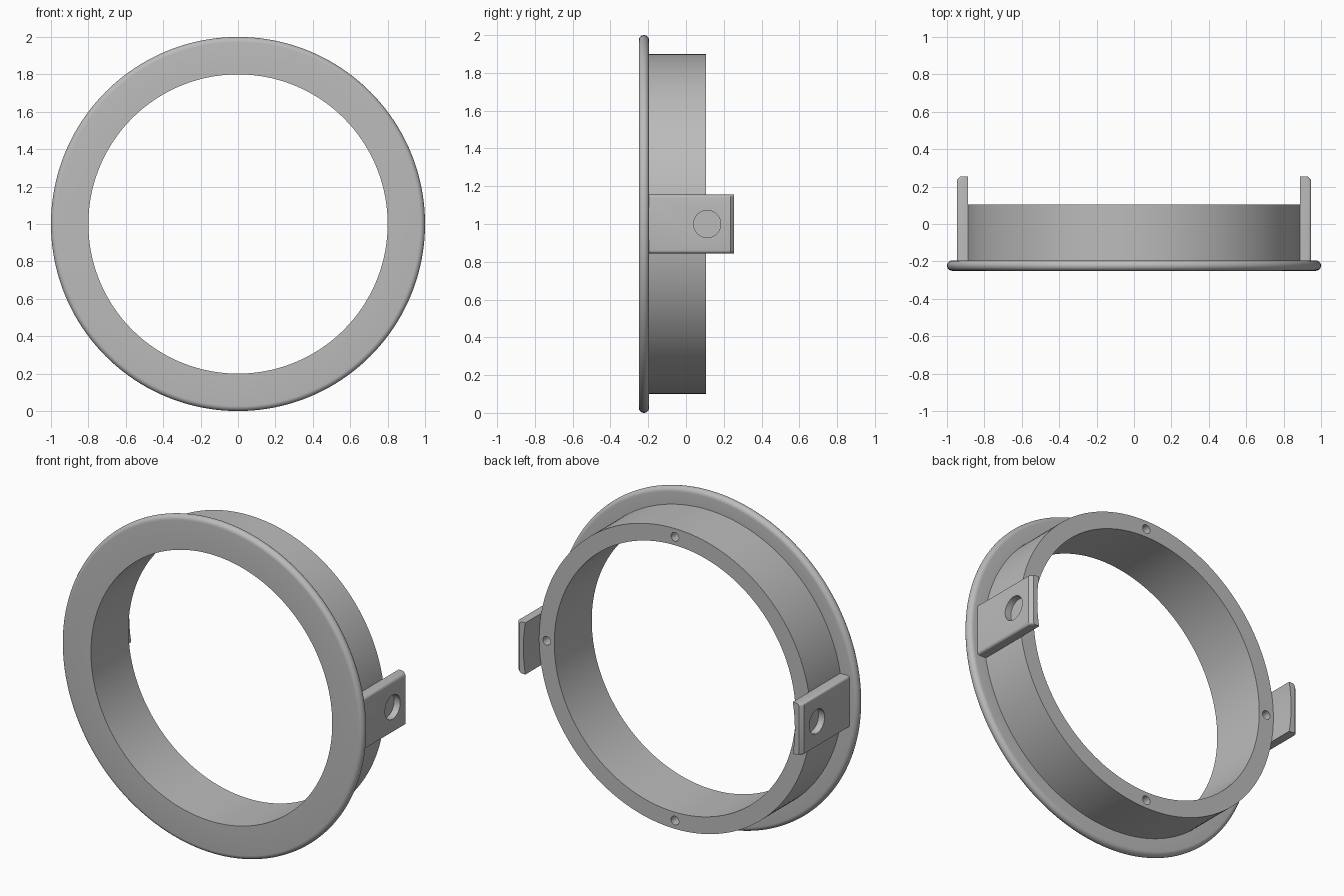
import bpy, bmesh, math
from mathutils import Matrix

if "Cube" in bpy.data.objects:
    bpy.data.objects.remove(bpy.data.objects["Cube"], do_unlink=True)

SEGMENTS = 160
CENTRE_Z = 1.0
FRONT, FLANGE_BACK, COLLAR_BACK, CLIP_TIP = -0.25, -0.195, 0.105, 0.255
BORE, COLLAR, FLANGE = 0.8, 0.9, 1.0

grey = bpy.data.materials.new("plain grey")
grey.use_nodes = True
colour = (0.5, 0.5, 0.5, 1)
grey.diffuse_color = colour
grey.node_tree.nodes["Principled BSDF"].inputs["Base Color"].default_value = colour


def make_object(name, bm):
    bmesh.ops.recalc_face_normals(bm, faces=bm.faces)
    mesh = bpy.data.meshes.new(name)
    bm.to_mesh(mesh)
    bm.free()
    mesh.materials.append(grey)
    obj = bpy.data.objects.new(name, mesh)
    bpy.context.collection.objects.link(obj)
    return obj


def cylinder(name, radius, depth, location, axis, segments):
    """Cylinder centred on location, lying along X or Y."""
    bm = bmesh.new()
    turn = Matrix.Rotation(math.pi / 2, 4, "Y" if axis == "X" else "X")
    bmesh.ops.create_cone(bm, cap_ends=True, segments=segments, radius1=radius,
                          radius2=radius, depth=depth,
                          matrix=Matrix.Translation(location) @ turn)
    return make_object(name, bm)


def activate(obj):
    bpy.ops.object.select_all(action="DESELECT")
    obj.select_set(True)
    bpy.context.view_layer.objects.active = obj


def cut(obj, cutter):
    mod = obj.modifiers.new("cut", "BOOLEAN")
    mod.operation, mod.solver, mod.object = "DIFFERENCE", "EXACT", cutter
    activate(obj)
    bpy.ops.object.modifier_apply(modifier=mod.name)
    bpy.data.objects.remove(cutter, do_unlink=True)


def smooth(obj):
    activate(obj)
    bpy.ops.object.shade_smooth_by_angle(angle=math.radians(32))


# Ring: bore, collar and round-edged flange turned from one profile
rim = (FLANGE_BACK - FRONT) / 2
profile = [(BORE, COLLAR_BACK), (BORE, FRONT)]
for i in range(13):
    a = -math.pi / 2 + math.pi * i / 12
    profile.append((FLANGE - rim + rim * math.cos(a), FRONT + rim + rim * math.sin(a)))
profile += [(COLLAR, FLANGE_BACK), (COLLAR, COLLAR_BACK)]

bm = bmesh.new()
verts = [bm.verts.new((r, y, CENTRE_Z)) for r, y in profile]
edges = [bm.edges.new((verts[i - 1], verts[i])) for i in range(len(verts))]
bmesh.ops.spin(bm, geom=verts + edges, cent=(0, 0, CENTRE_Z), axis=(0, 1, 0),
               angle=2 * math.pi, steps=SEGMENTS, use_merge=True)
bmesh.ops.remove_doubles(bm, verts=bm.verts, dist=1e-5)
ring = make_object("flanged_ring", bm)

# Four small blind holes in the back of the collar
for i in range(4):
    a = i * math.pi / 2
    mid = (BORE + COLLAR) / 2
    spot = (mid * math.cos(a), COLLAR_BACK, CENTRE_Z + mid * math.sin(a))
    cut(ring, cylinder("hole_cutter", 0.026, 0.2, spot, "Y", 24))
smooth(ring)


# Side clips: blocks hollowed to the collar, with a chamfered tip and blind hole
def make_clip(name, side):
    inner, outer, half = 0.84, 0.947, 0.155
    bm = bmesh.new()
    size = Matrix.Diagonal((outer - inner, CLIP_TIP - FLANGE_BACK, 2 * half, 1))
    centre = ((inner + outer) / 2, (FLANGE_BACK + CLIP_TIP) / 2, CENTRE_Z)
    bmesh.ops.create_cube(bm, size=1, matrix=Matrix.Translation(centre) @ size)
    tip = [e for e in bm.edges
           if all(v.co.x > outer - 0.01 and v.co.y > CLIP_TIP - 0.01 for v in e.verts)]
    bmesh.ops.bevel(bm, geom=tip, offset=0.02, segments=1, affect="EDGES")
    sides = [e for e in bm.edges
             if all(v.co.x > outer - 0.03 for v in e.verts)
             and abs(e.verts[0].co.z - e.verts[1].co.z) < 0.01]
    bmesh.ops.bevel(bm, geom=sides, offset=0.015, segments=4, profile=0.5, affect="EDGES")
    bmesh.ops.scale(bm, vec=(side, 1, 1), verts=bm.verts)
    clip = make_object(name, bm)
    cut(clip, cylinder("collar_cutter", COLLAR, 2, (0, 0, CENTRE_Z), "Y", SEGMENTS))
    cut(clip, cylinder("hole_cutter", 0.072, 0.08, (side * outer, 0.112, CENTRE_Z), "X", 48))
    smooth(clip)


make_clip("left_clip", 1)
make_clip("right_clip", -1)
